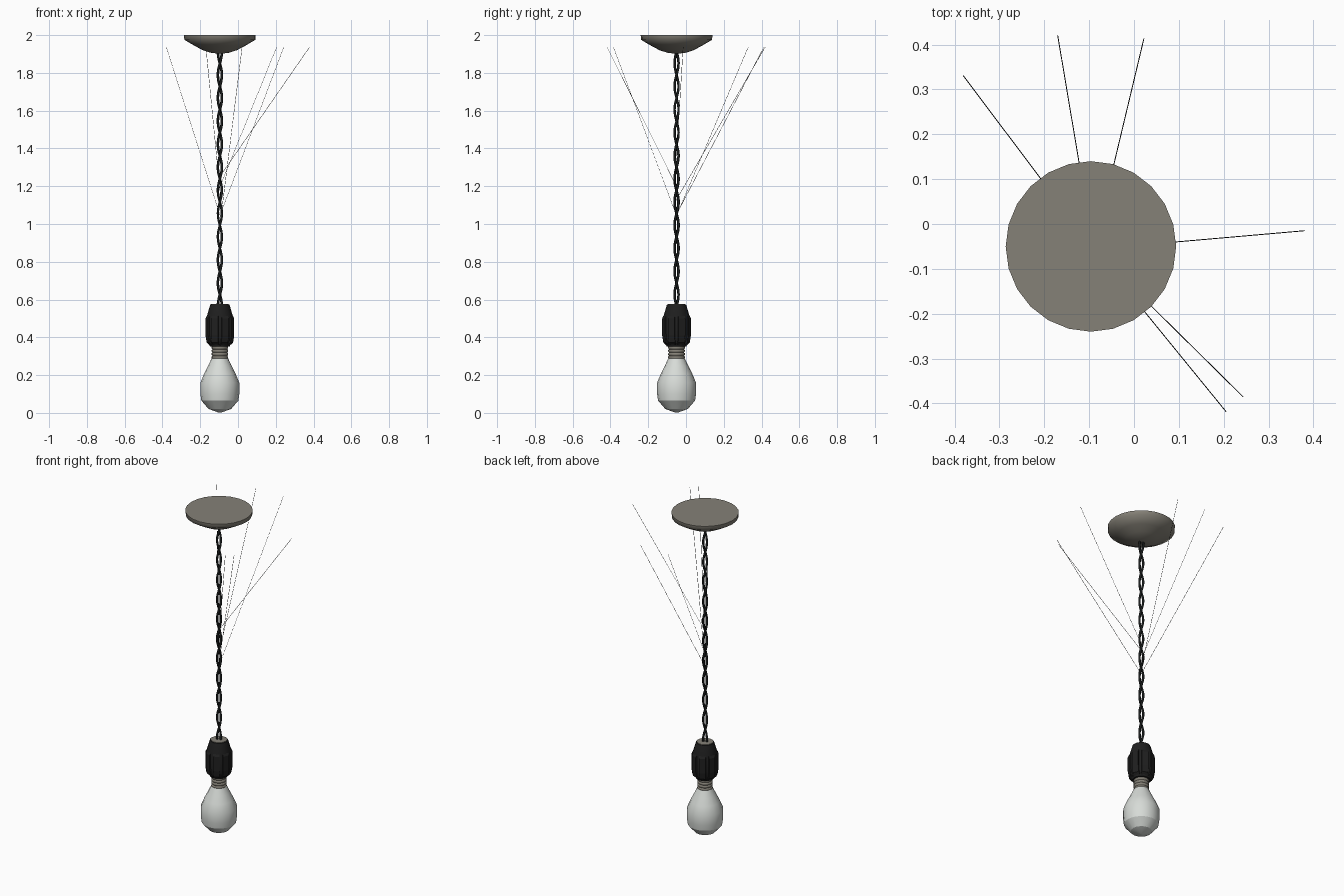
import bpy, math
from mathutils import Vector

if "Cube" in bpy.data.objects:
    bpy.data.objects.remove(bpy.data.objects["Cube"])

CX, CY = -0.096, -0.05   # axis of the lamp


def mat(name, rgb):
    m = bpy.data.materials.new(name)
    m.diffuse_color = (*rgb, 1)
    m.use_nodes = True
    m.node_tree.nodes["Principled BSDF"].inputs["Base Color"].default_value = m.diffuse_color
    return m


METAL = mat("warm grey metal", (0.235, 0.22, 0.185))
BLACK = mat("black plastic", (0.014, 0.014, 0.014))
CORD = mat("black cord", (0.010, 0.012, 0.012))
GLASS = mat("white glass", (0.68, 0.71, 0.68))


def add_mesh(name, verts, faces, material, smooth=None):
    me = bpy.data.meshes.new(name)
    me.from_pydata(verts, [], faces)
    me.materials.append(material)
    ob = bpy.data.objects.new(name, me)
    bpy.context.collection.objects.link(ob)
    if smooth:
        bpy.ops.object.select_all(action='DESELECT')
        ob.select_set(True)
        bpy.context.view_layer.objects.active = ob
        bpy.ops.object.shade_smooth_by_angle(angle=math.radians(smooth))
    return ob


def lathe(name, profile, sides, material, smooth=None):
    """Spin (radius, z) pairs, listed from bottom to top, and cap both ends."""
    verts, faces = [], []
    for r, z in profile:
        for i in range(sides):
            a = math.tau * i / sides
            verts.append((CX + r * math.cos(a), CY + r * math.sin(a), z))
    for k in range(len(profile) - 1):
        for i in range(sides):
            j = (i + 1) % sides
            faces.append((k * sides + i, k * sides + j,
                          (k + 1) * sides + j, (k + 1) * sides + i))
    faces.append(tuple(reversed(range(sides))))
    top = (len(profile) - 1) * sides
    faces.append(tuple(range(top, top + sides)))
    return add_mesh(name, verts, faces, material, smooth)


def tube(name, points, radius, material, res=1):
    """Round wire through the points, turned into a mesh."""
    cu = bpy.data.curves.new(name + "_path", 'CURVE')
    cu.dimensions = '3D'
    cu.bevel_depth = radius
    cu.bevel_resolution = res
    cu.use_fill_caps = True
    sp = cu.splines.new('POLY')
    sp.points.add(len(points) - 1)
    for p, co in zip(sp.points, points):
        p.co = (*co, 1)
    ob = bpy.data.objects.new(name, cu)
    bpy.context.collection.objects.link(ob)
    cu.materials.append(material)
    bpy.ops.object.select_all(action='DESELECT')
    ob.select_set(True)
    bpy.context.view_layer.objects.active = ob
    bpy.ops.object.convert(target='MESH')
    return ob


# Ceiling canopy: shallow dome below a thin upright rim, shaded as one smooth skin
lathe("ceiling_canopy", [(0.012, 1.902), (0.05, 1.907), (0.09, 1.92),
                         (0.135, 1.944), (0.188, 1.975), (0.19, 2.0)],
      24, METAL, 65)

# Bulb: cone shoulder, straight belly, sharp seam and blunt tip
lathe("bulb", [(0.008, 0.002), (0.06, 0.021), (0.098, 0.065),
               (0.103, 0.10), (0.103, 0.16), (0.083, 0.208), (0.062, 0.25),
               (0.043, 0.29)], 16, GLASS, 28)

# Threaded bulb base
thread = [(0.038, 0.283)]
for i in range(4):
    z = 0.287 + i * 0.0175
    thread += [(0.044, z + 0.003), (0.044, z + 0.011), (0.039, z + 0.0145)]
lathe("bulb_screw_base", thread, 16, METAL, 60)

# Socket body with grip ribs and top cap
lathe("socket", [(0.052, 0.352), (0.068, 0.385), (0.071, 0.42), (0.071, 0.505),
                 (0.051, 0.573)], 16, BLACK, 30)
lathe("socket_top_cap", [(0.046, 0.57), (0.046, 0.576)], 16, METAL)
rib = [(0.050, 0.357), (0.068, 0.372), (0.0745, 0.41), (0.0745, 0.50), (0.068, 0.513)]
for n in range(8):
    a = math.tau * (n + 0.5) / 8
    out, side = Vector((math.cos(a), math.sin(a))), Vector((-math.sin(a), math.cos(a)))
    verts = []
    for s in (-0.019, 0.019):
        for r, z in rib:
            p = out * r + side * s
            verts.append((CX + p.x, CY + p.y, z))
    m = len(rib)
    faces = [tuple(range(m)), tuple(reversed(range(m, 2 * m)))]
    faces += [(k, m + k, m + (k + 1) % m, (k + 1) % m) for k in range(m)]
    add_mesh(f"socket_rib_{n + 1}", verts, faces, BLACK)

# Twisted cord: two strands wound around each other
Z0, Z1, TURNS, STEPS = 0.565, 1.912, 5.5, 132
for n in range(2):
    pts = []
    for i in range(STEPS + 1):
        t = i / STEPS
        a = math.tau * TURNS * t + math.pi * n
        pts.append((CX + 0.0105 * math.cos(a), CY + 0.0105 * math.sin(a),
                    Z0 + (Z1 - Z0) * t))
    tube(f"cord_strand_{n + 1}", pts, 0.007, CORD)

# Thin stay wires fanning up from the cord: (end x, end y, start z)
wires = [(-0.38, 0.33, 1.03), (-0.17, 0.42, 1.12), (0.022, 0.413, 1.04),
         (0.38, -0.015, 1.26), (0.205, -0.418, 1.21), (0.243, -0.385, 1.06)]
for n, (x, y, z) in enumerate(wires):
    tube(f"stay_wire_{n + 1}", [(-0.09, -0.056, z), (x, y, 1.938)], 0.001, CORD, 0)
